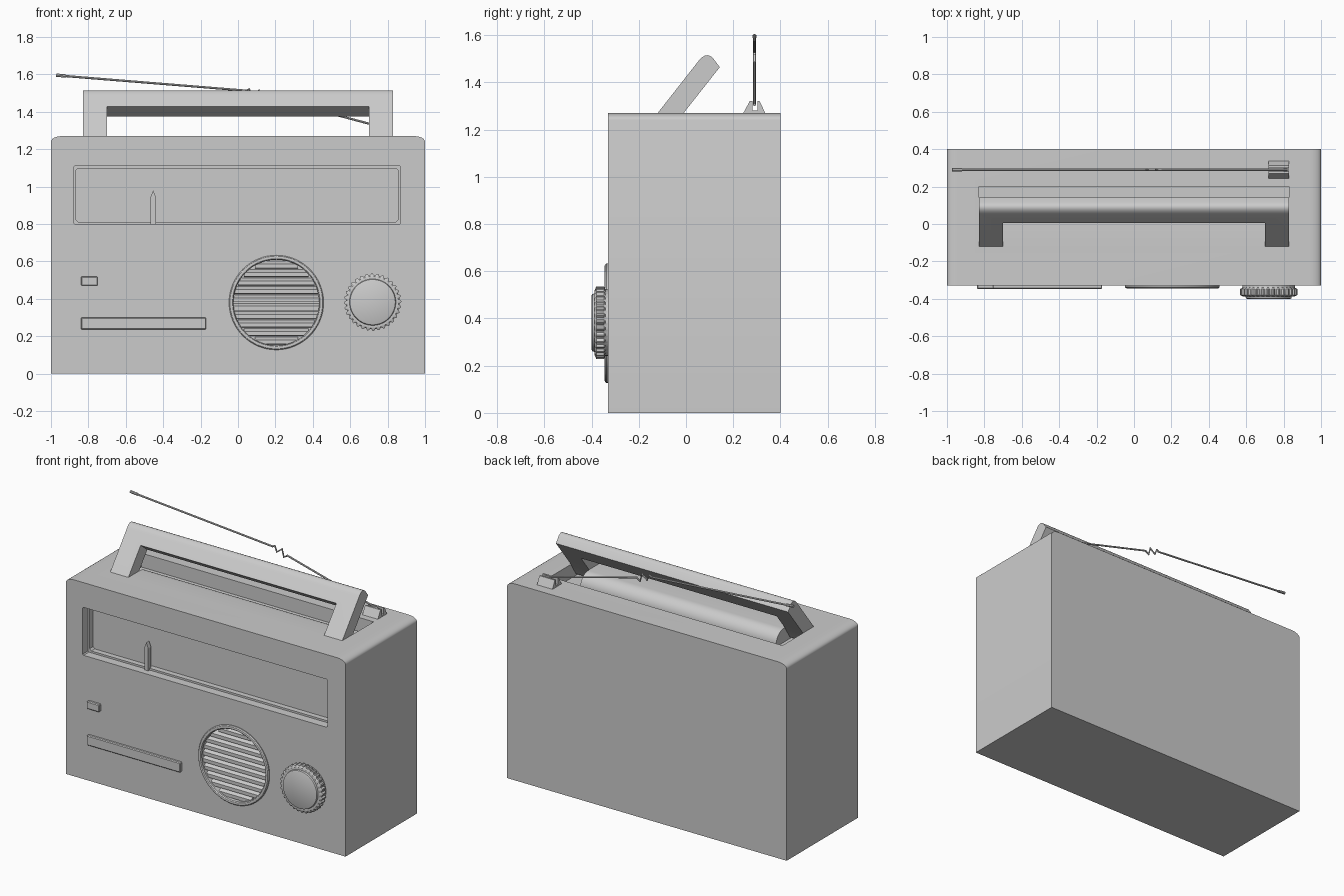
import bpy, bmesh, math
from mathutils import Vector

if "Cube" in bpy.data.objects:
    bpy.data.objects.remove(bpy.data.objects["Cube"])


def finish(name, bm, smooth=True):
    bmesh.ops.recalc_face_normals(bm, faces=bm.faces)
    me = bpy.data.meshes.new(name)
    bm.to_mesh(me)
    bm.free()
    ob = bpy.data.objects.new(name, me)
    bpy.context.collection.objects.link(ob)
    if smooth:
        shade(ob)
    return ob


def activate(ob):
    bpy.ops.object.select_all(action='DESELECT')
    ob.select_set(True)
    bpy.context.view_layer.objects.active = ob


def shade(ob):
    activate(ob)
    bpy.ops.object.shade_smooth_by_angle(angle=math.radians(32))


def prism(name, pts, axis, a, b, smooth=False):
    """Extrude a 2D outline along x (outline is y,z) or along y (outline is x,z)."""
    bm = bmesh.new()

    def ring(t):
        return [bm.verts.new((t, p, q) if axis == 'x' else (p, t, q)) for p, q in pts]
    r0, r1 = ring(a), ring(b)
    bm.faces.new(r0)
    bm.faces.new(r1)
    n = len(pts)
    for i in range(n):
        j = (i + 1) % n
        bm.faces.new((r0[i], r0[j], r1[j], r1[i]))
    return finish(name, bm, smooth)


def rect(x0, x1, z0, z1, c=0.0):
    """Rectangle outline, optionally with clipped corners."""
    if c == 0:
        return [(x0, z0), (x1, z0), (x1, z1), (x0, z1)]
    return [(x0 + c, z0), (x1 - c, z0), (x1, z0 + c), (x1, z1 - c),
            (x1 - c, z1), (x0 + c, z1), (x0, z1 - c), (x0, z0 + c)]


def lathe(name, profile, cx, cz, n=64, closed=False, rib=None):
    """Revolve (radius, y) points around a y-parallel axis."""
    bm = bmesh.new()
    rings = []
    for r, y in profile:
        ring = []
        for i in range(n):
            a = 2 * math.pi * i / n
            rr = r - 0.009 if rib and r > rib and i % 4 > 1 else r
            ring.append(bm.verts.new((cx + rr * math.cos(a), y, cz + rr * math.sin(a))))
        rings.append(ring)
    pairs = list(zip(rings, rings[1:]))
    if closed:
        pairs.append((rings[-1], rings[0]))
    else:
        bm.faces.new(rings[0])
        bm.faces.new(rings[-1])
    for p, q in pairs:
        for i in range(n):
            j = (i + 1) % n
            bm.faces.new((p[i], p[j], q[j], q[i]))
    return finish(name, bm)


def cut(ob, cutter):
    activate(ob)
    m = ob.modifiers.new("cut", 'BOOLEAN')
    m.operation = 'DIFFERENCE'
    m.solver = 'EXACT'
    m.object = cutter
    bpy.ops.object.modifier_apply(modifier=m.name)
    bpy.data.objects.remove(cutter, do_unlink=True)


def rod(name, pts, radius):
    cu = bpy.data.curves.new(name, 'CURVE')
    cu.dimensions = '3D'
    cu.bevel_depth = radius
    cu.bevel_resolution = 2
    cu.use_fill_caps = True
    sp = cu.splines.new('POLY')
    sp.points.add(len(pts) - 1)
    for p, (x, z) in zip(sp.points, pts):
        p.co = (x, 0.29, z, 1)
    ob = bpy.data.objects.new(name, cu)
    bpy.context.collection.objects.link(ob)
    activate(ob)
    bpy.ops.object.convert(target='MESH')
    shade(bpy.context.object)


FRONT, BACK, TOP = -0.33, 0.40, 1.27

# Case: slab with softly rounded top ends
corner = [(0.06 * math.sin(t), 0.03 * math.cos(t)) for t in
          [math.pi / 2 * k / 6 for k in range(7)]]
right = [(0.94 + dx, TOP - 0.03 + dz) for dx, dz in corner]
left = [(-x, z) for x, z in reversed(right)]
case = prism("case", left + right + [(1, 0), (-1, 0)], 'y', FRONT, BACK)

# Handle bay in the top: two leg slots joined by a channel with a rounded lip
for s in (-1, 1):
    cut(case, prism("slot_cutter", rect(-0.12, 0.20, 1.18, 1.35), 'x', s * 0.70, s * 0.83))
lip = [(0.08 * math.sin(t), 1.19 + 0.08 * math.cos(t)) for t in
       [math.pi / 2 * k / 8 for k in range(9)]]
cut(case, prism("channel_cutter",
                lip + [(0.08, 1.18), (0.20, 1.18), (0.20, 1.35), (0, 1.35)], 'x', -0.71, 0.71))

# Dial window: stepped recess
cut(case, prism("window_cutter", rect(-0.88, 0.87, 0.80, 1.11, 0.006), 'y', -0.5, -0.275))
cut(case, prism("window_inner_cutter", rect(-0.868, 0.858, 0.812, 1.098, 0.012), 'y', -0.5, -0.24))

# Speaker well
SX, SZ = 0.205, 0.38
cut(case, lathe("speaker_cutter", [(0.24, -0.5), (0.24, -0.295)], SX, SZ))
shade(case)

# Dial needle
prism("dial_needle", [(-0.467, 0.80), (-0.439, 0.80), (-0.439, 0.945),
                      (-0.453, 0.98), (-0.467, 0.945)], 'y', -0.29, -0.262)

# Push button and slider bar
for name, x0, x1, z0, z1 in (("push_button", -0.84, -0.75, 0.47, 0.52),
                             ("slider_bar", -0.84, -0.17, 0.235, 0.30)):
    ob = prism(name, rect(x0, x1, z0, z1), 'y', FRONT + 0.01, -0.348)
    bv = ob.modifiers.new("bevel", 'BEVEL')
    bv.width = 0.005
    bv.segments = 1

# Speaker rim and louvres
lathe("speaker_rim", [(0.253, -0.325), (0.253, -0.337), (0.248, -0.343), (0.241, -0.345),
                      (0.234, -0.343), (0.229, -0.337), (0.229, -0.297), (0.24, -0.297)],
      SX, SZ, closed=True)
COUNT, PITCH = 10, 0.045
for i in range(COUNT):
    dz = (i - (COUNT - 1) / 2) * PITCH
    half = math.sqrt(0.233 ** 2 - dz ** 2)
    z = SZ + dz
    prism("speaker_louvre", [(-0.29, z - 0.021), (-0.326, z - 0.019),
                             (-0.326, z + 0.003), (-0.29, z + 0.021)],
          'x', SX - half, SX + half)

# Ribbed tuning knob
lathe("tuning_knob", [(0.115, -0.40), (0.121, -0.397), (0.124, -0.387), (0.138, -0.387),
                      (0.153, -0.38), (0.153, -0.347), (0.14, -0.34), (0.14, -0.325)],
      0.72, 0.382, n=128, rib=0.145)

# Carry handle: slanted profile with the grip opening cut out
handle = prism("carry_handle",
               [(-0.112, 1.19), (-0.12, 1.27), (0.055, 1.493), (0.067, 1.506), (0.08, 1.513),
                (0.093, 1.515), (0.105, 1.510), (0.114, 1.503), (0.143, 1.464),
                (-0.01, 1.27), (-0.06, 1.19)], 'x', -0.83, 0.83)
along, across = Vector((0.616, 0.788)), Vector((0.788, -0.616))
mid = Vector((0.04, 1.402))
quad = [mid - across * 0.2, mid + across * 0.2,
        mid + across * 0.2 - along * 0.5, mid - across * 0.2 - along * 0.5]
cut(handle, prism("grip_cutter", [tuple(p) for p in quad], 'x', -0.70, 0.70))
shade(handle)

# Aerial: slotted mount and kinked rod with a thicker tip
prism("aerial_mount", [(0.24, 1.265), (0.27, 1.32), (0.281, 1.32), (0.281, 1.28),
                       (0.303, 1.28), (0.303, 1.32), (0.312, 1.32), (0.338, 1.265)],
      'x', 0.72, 0.83)
rod("aerial_rod", [(-0.96, 1.594), (0.045, 1.513), (0.06, 1.522), (0.075, 1.485),
                   (0.112, 1.515), (0.125, 1.465), (0.15, 1.482), (0.82, 1.305)], 0.006)
rod("aerial_tip", [(-0.972, 1.596), (-0.92, 1.591)], 0.009)
